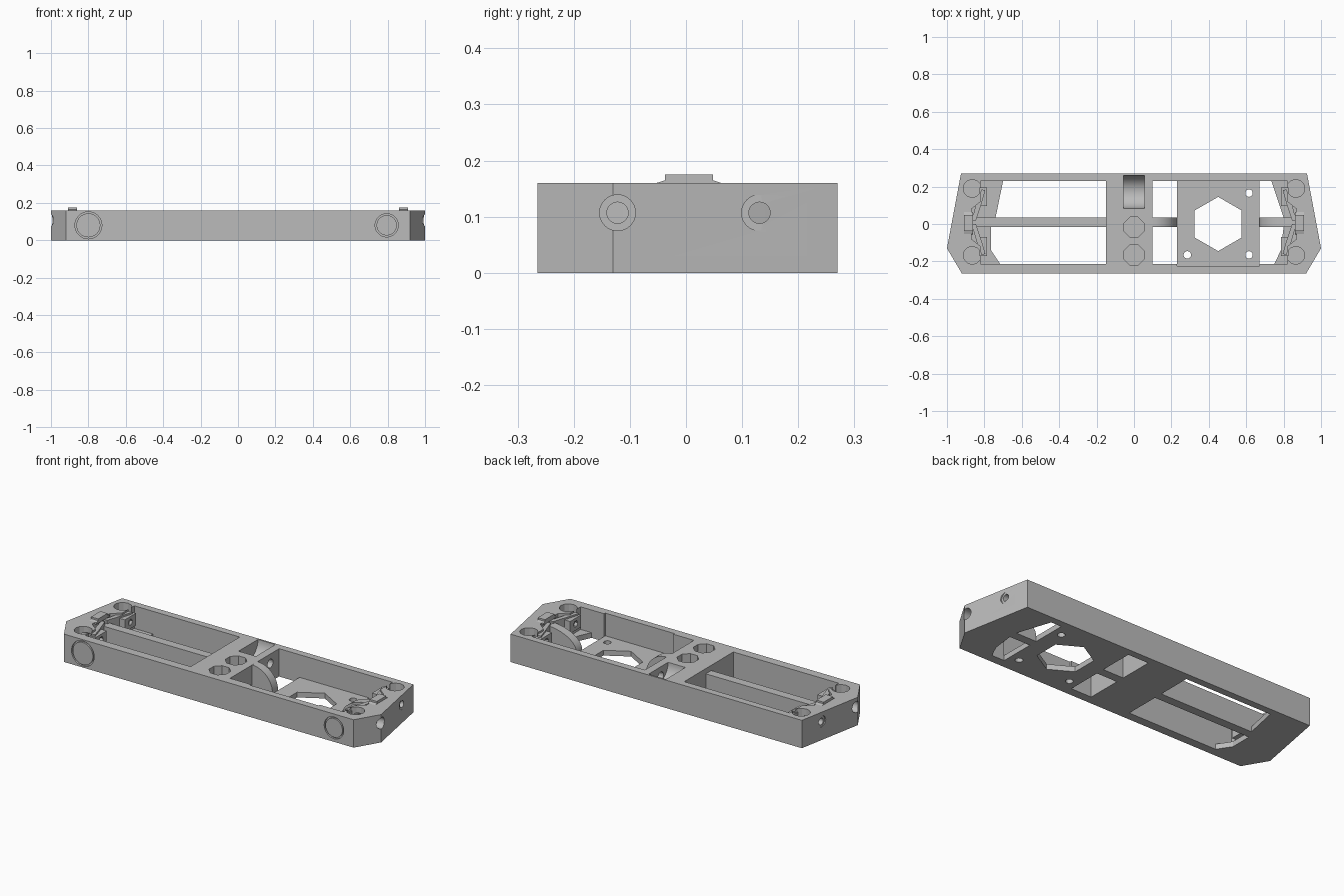
import bpy, bmesh
from math import pi, sin, cos
from mathutils import Matrix, Vector

if "Cube" in bpy.data.objects:
    bpy.data.objects.remove(bpy.data.objects["Cube"])

grey = bpy.data.materials.new("plain grey")
grey.use_nodes = True
COLOUR = (0.5, 0.5, 0.5, 1)
grey.diffuse_color = COLOUR
grey.node_tree.nodes["Principled BSDF"].inputs["Base Color"].default_value = COLOUR

TOP, FLOOR = 0.16, 0.03


def finish(name, bm):
    bmesh.ops.recalc_face_normals(bm, faces=bm.faces)
    mesh = bpy.data.meshes.new(name)
    bm.to_mesh(mesh)
    bm.free()
    mesh.materials.append(grey)
    obj = bpy.data.objects.new(name, mesh)
    bpy.context.collection.objects.link(obj)
    return obj


def extrude(name, points, offset):
    """Closed polygon of 3D points swept along an offset."""
    bm = bmesh.new()
    face = bm.faces.new([bm.verts.new(p) for p in points])
    new = bmesh.ops.extrude_face_region(bm, geom=[face])["geom"]
    verts = [v for v in new if isinstance(v, bmesh.types.BMVert)]
    bmesh.ops.translate(bm, verts=verts, vec=Vector(offset))
    return finish(name, bm)


def plan(name, points, z0, z1):
    return extrude(name, [(x, y, z0) for x, y in points], (0, 0, z1 - z0))


def box(name, x0, x1, y0, y1, z0, z1):
    return plan(name, [(x0, y0), (x1, y0), (x1, y1), (x0, y1)], z0, z1)


def rod(name, centre, r, length, axis="Z", sides=32, turn=0):
    bm = bmesh.new()
    rot = {"Z": Matrix.Identity(4), "X": Matrix.Rotation(pi / 2, 4, "Y"),
           "Y": Matrix.Rotation(pi / 2, 4, "X")}[axis]
    bmesh.ops.create_cone(bm, cap_ends=True, segments=sides, radius1=r, radius2=r, depth=length,
                          matrix=Matrix.Translation(centre) @ rot @ Matrix.Rotation(turn, 4, "Z"))
    return finish(name, bm)


def cut(target, *cutters):
    for c in cutters:
        c.hide_render = True
        mod = target.modifiers.new("cut", "BOOLEAN")
        mod.operation, mod.solver, mod.object = "DIFFERENCE", "EXACT", c
        bpy.context.view_layer.objects.active = target
        bpy.ops.object.modifier_apply(modifier=mod.name)
        bpy.data.objects.remove(c)


# Tray body
body = plan("tray_body", [(-1, -.13), (-.92, -.265), (.92, -.265),
                          (1, -.13), (.925, .27), (-.925, .27)], 0, TOP)

# Two deep bays with stepped ends
for s, inner in ((-1, .15), (1, .10)):
    bay = [(inner, -.215), (.82, -.215), (.82, -.12), (.87, -.08), (.87, .08),
           (.82, .12), (.82, .23), (inner, .23)]
    cut(body, plan("bay_cutter", [(s * x, y) for x, y in bay], FLOOR, .3))
cut(body, box("motor_bay_cutter", .23, .67, -.225, .22, FLOOR, .3))

# Openings through the floor
openings = [
    [(-.70, .23), (-.74, .035), (-.15, .035), (-.15, .23)],
    [(-.765, -.015), (-.765, -.14), (-.715, -.215), (-.15, -.215), (-.15, -.015)],
    [(.10, .035), (.23, .035), (.23, .23), (.10, .23)],
    [(.10, -.215), (.23, -.215), (.23, -.015), (.10, -.015)],
    [(.67, .035), (.80, .035), (.735, .23), (.67, .23)],
    [(.67, -.215), (.75, -.215), (.785, -.14), (.80, -.015), (.67, -.015)],
]
for pts in openings:
    cut(body, plan("opening_cutter", pts, -.1, .1))
cut(body, rod("hexagon_cutter", (.45, 0, 0), .145, .3, sides=6))
for x, y in ((.615, .165), (.285, -.165), (.615, -.165)):
    cut(body, rod("screw_cutter", (x, y, 0), .02, .3, sides=16))

# Centre bridge: octagonal sockets, curved trough and side hole
for y in (-.017, -.165):
    cut(body, rod("socket_cutter", (0, y, .16), .058, .2, sides=8, turn=pi / 8))
cut(body, rod("trough_cutter", (0, .172, .16), .088, .11, "X", 48))
cut(body, rod("side_hole_cutter", (.08, .15, .105), .025, .1, "X", 16))

# End sockets and countersunk end screws
for s in (-1, 1):
    for y in (-.168, .19):
        cut(body, rod("end_socket_cutter", (s * .865, y, .15), .048, .2, sides=12))
    for y in (-.122, .131):
        cut(body, rod("end_screw_cutter", (s * 1.0, y, .107), .032, .10, "X"),
            rod("end_bore_cutter", (s * .9, y, .107), .019, .2, "X", 24))

# Engraved rings on the front wall
for x, r in ((-.80, .072), (.795, .062)):
    ring = rod("ring_cutter", (x, -.265, .08), r, .02, "Y", 48)
    cut(ring, rod("ring_core", (x, -.265, .08), r - .008, .1, "Y", 48))
    cut(body, ring)

# Rail along the left bay
box("centre_rail", -.872, -.148, -.015, .035, 0, .13)

# Curved ribs at both ends of the motor bay
for name, x0, dx, h in (("bridge_rib", .099, .131, TOP), ("end_rib", .872, -.202, .14)):
    arc = [(x0 + dx * sin(a * pi / 24), -.015, FLOOR + (h - FLOOR) * cos(a * pi / 24))
           for a in range(13)]
    foot = [(x0 + dx, -.015, .002), (x0, -.015, .002)]
    extrude(name, arc + foot, (0, .05, 0))

# Latches, bent straps and nut holders at each end
for s, side in ((-1, "right"), (1, "left")):
    latch = [(-.055, .15), (-.053, .16), (-.037, .165), (-.037, .175),
             (.048, .175), (.048, .165), (.063, .16), (.065, .15)]
    extrude(side + "_latch", [(s * .862, y, z) for y, z in latch], (s * .046, 0, 0))
    for end, m in (("back", 1), ("front", -1)):
        strap = [(.868, .01), (.845, .01), (.815, .10), (.795, .17), (.815, .175), (.84, .11)]
        plan(f"{side}_{end}_strap", [(s * x, m * y + .01) for x, y in strap], .085, .15)
        y = .145 if m > 0 else -.12
        holder = box(f"{side}_{end}_nut_holder", *sorted((s * .785, s * .825)),
                     y - .05, y + .05, .07, .14)
        cut(holder, rod("nut_cutter", (s * .8, y, .107), .019, .2, "X", 6))

# Smooth the round walls, keep edges sharp
for obj in bpy.context.scene.objects:
    obj.select_set(obj.type == "MESH")
bpy.context.view_layer.objects.active = body
bpy.ops.object.shade_smooth_by_angle(angle=pi / 9)
